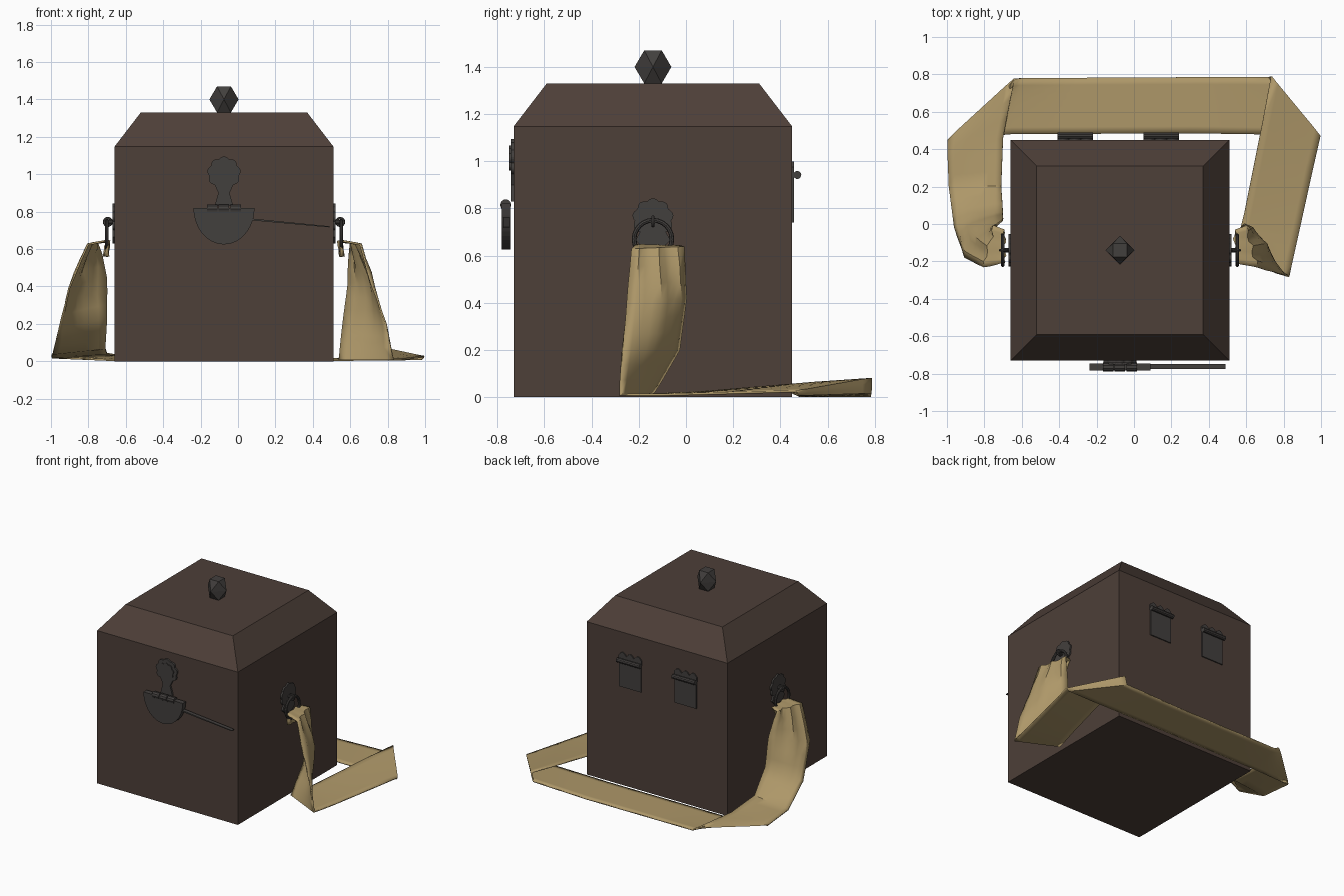
import bpy, bmesh, math, random
from mathutils import Vector

if "Cube" in bpy.data.objects:
    bpy.data.objects.remove(bpy.data.objects["Cube"])

random.seed(4)
CX, CY = -0.075, -0.14   # box centre


def material(name, rgb):
    m = bpy.data.materials.new(name)
    m.diffuse_color = (*rgb, 1)
    m.use_nodes = True
    m.node_tree.nodes["Principled BSDF"].inputs["Base Color"].default_value = m.diffuse_color
    return m


LEATHER = material("dark_leather", (0.075, 0.05, 0.04))
METAL = material("dark_metal", (0.055, 0.05, 0.047))
CANVAS = material("canvas", (0.42, 0.31, 0.14))


def make(name, verts, faces, mat, smooth=False):
    bm = bmesh.new()
    vs = [bm.verts.new(v) for v in verts]
    for f in faces:
        bm.faces.new([vs[i] for i in f])
    bmesh.ops.recalc_face_normals(bm, faces=bm.faces)
    me = bpy.data.meshes.new(name)
    bm.to_mesh(me)
    bm.free()
    ob = bpy.data.objects.new(name, me)
    bpy.context.collection.objects.link(ob)
    me.materials.append(mat)
    if smooth:
        bpy.ops.object.select_all(action='DESELECT')
        ob.select_set(True)
        bpy.context.view_layer.objects.active = ob
        bpy.ops.object.shade_smooth_by_angle(angle=math.radians(35))
    return ob


def loft(name, rings, mat, smooth=False, closed=False):
    """Skin equal rings; caps the ends, or joins last to first if closed."""
    n, k = len(rings[0]), len(rings)
    faces = [(i * n + j, i * n + (j + 1) % n,
              (i + 1) % k * n + (j + 1) % n, (i + 1) % k * n + j)
             for i in range(k if closed else k - 1) for j in range(n)]
    if not closed:
        faces += [tuple(range(n)), tuple(range((k - 1) * n, k * n))]
    return make(name, [p for r in rings for p in r], faces, mat, smooth)


def rect(x, y, z, hx, hy):
    return [(x + a * hx, y + b * hy, z) for a, b in ((-1, -1), (1, -1), (1, 1), (-1, 1))]


def plate(name, outline, place, d0, d1):
    return loft(name, [[place(u, v, d) for u, v in outline] for d in (d0, d1)], METAL)


def rod(name, a, b, r, sides=10):
    a, b = Vector(a), Vector(b)
    q = (b - a).to_track_quat('Z', 'Y')
    circle = [q @ Vector((r * math.cos(t), r * math.sin(t), 0))
              for t in (2 * math.pi * i / sides for i in range(sides))]
    return loft(name, [[p + c for c in circle] for p in (a, b)], METAL, True)


def torus(name, point, R, r, n=24, m=8):
    """Ring placed through point(u, v, depth)."""
    rings = []
    for i in range(n):
        a = 2 * math.pi * i / n
        rings.append([point((R + r * math.cos(b)) * math.cos(a),
                            (R + r * math.cos(b)) * math.sin(a), r * math.sin(b))
                      for b in (2 * math.pi * j / m for j in range(m))])
    return loft(name, rings, METAL, True, True)


def scallop(cz, R, a0, a1, lobes, n=48):
    """Arc of petals around (0, cz)."""
    pts = []
    for i in range(n + 1):
        t = i / n
        a, r = math.radians(a0 + (a1 - a0) * t), R * (0.87 + 0.13 * abs(math.sin(math.pi * lobes * t)))
        pts.append((r * math.cos(a), cz + r * math.sin(a)))
    return pts


# Box body and bevelled lid
loft("box_body", [rect(CX, CY, z, 0.585, 0.59) for z in (0, 1.148)], LEATHER)
loft("box_lid", [rect(CX, CY, 1.148, 0.585, 0.59), rect(CX, CY, 1.33, 0.445, 0.45)], LEATHER)

# Faceted knob: hull of two squares and a turned middle square
bm = bmesh.new()
for p in rect(CX, CY, 1.33, 0.037, 0.037) + rect(CX, CY, 1.47, 0.037, 0.037):
    bm.verts.new(p)
for dx, dy in ((1, 0), (0, 1), (-1, 0), (0, -1)):
    bm.verts.new((CX + dx * 0.078, CY + dy * 0.078, 1.40))
bmesh.ops.convex_hull(bm, input=bm.verts)
knob_mesh = bpy.data.meshes.new("lid_knob")
bm.to_mesh(knob_mesh)
bm.free()
knob_mesh.materials.append(METAL)
bpy.context.collection.objects.link(bpy.data.objects.new("lid_knob", knob_mesh))


# Front clasp: petal plate, half-round lock, knuckles and pin
def front(u, v, d):
    return (CX + u, -0.73 - d, v)


petal = scallop(1.005, 0.09, -50, 230, 7)
plate("clasp_plate", petal + [(-0.03, 0.90), (-0.05, 0.83), (0.05, 0.83), (0.03, 0.90)], front, 0, 0.013)
plate("clasp_boss", [(0.7 * u, 0.3 + 0.7 * v) for u, v in petal], front, 0.013, 0.02)
half = [(0.163 * math.cos(a), 0.82 + 0.195 * math.sin(a))
        for a in (math.pi + math.pi * i / 24 for i in range(25))]
plate("lock_body", half, front, 0.015, 0.053)
for i in range(3):
    x = CX - 0.062 + i * 0.062
    rod(f"lock_knuckle_{i}", (x - 0.028, -0.765, 0.815), (x + 0.028, -0.765, 0.815), 0.024)
plate("lock_pin", [(0.12, 0.756), (0.565, 0.716), (0.565, 0.722), (0.12, 0.766)], front, 0.018, 0.046)

# Back hinges
for i, hx in enumerate((-0.315, 0.145)):
    def back(u, v, d, hx=hx):
        return (hx + u, 0.45 + d, v)
    plate(f"hinge_leaf_{i}", [(-0.09, 0.74), (0.09, 0.74), (0.09, 0.94), (-0.09, 0.94)], back, 0, 0.008)
    top = [(0.095 - 0.19 * k / 24, 0.975 + 0.025 * abs(math.sin(math.pi * k / 8))) for k in range(25)]
    plate(f"hinge_top_{i}", top + [(-0.095, 0.94), (0.095, 0.94)], back, 0, 0.008)
    rod(f"hinge_barrel_{i}", (hx - 0.095, 0.472, 0.942), (hx + 0.095, 0.472, 0.942), 0.017)


# Side ring mounts, mirrored about the box centre
def flank(s):
    return lambda u, v, d: (CX + s * (0.585 + d), CY + u, v)


mount = scallop(0.755, 0.088, -45, 225, 7) + [(-0.075, 0.665), (-0.04, 0.63), (0.04, 0.63), (0.075, 0.665)]
for s, side in ((1, "right"), (-1, "left")):
    at = flank(s)
    plate(f"ring_plate_{side}", mount, at, 0, 0.012)
    rod(f"ring_post_{side}", at(0, 0.745, 0), at(0, 0.745, 0.05), 0.012)
    torus(f"ring_staple_{side}", lambda u, v, d: at(d, 0.745 + v, 0.036 + u), 0.02, 0.007, 14, 6)
    torus(f"carry_ring_{side}", lambda u, v, d: at(u, 0.67 + v, 0.042 + d), 0.08, 0.01)


# Strap: pairs of edge points (A, B), from the right ring round the back to the left ring
def gathered(s):
    """Strap end wrapped over a ring, inside to outside."""
    at = flank(s)
    return [(at(0.06, 0.56, 0.035), at(-0.06, 0.56, 0.035)),
            (at(0.11, 0.64, 0.03), at(-0.07, 0.645, 0.04)),
            (at(0.13, 0.635, 0.085), at(-0.09, 0.625, 0.145))]


stations = gathered(1) + [
    ((0.59, 0.00, 0.42), (0.72, -0.25, 0.40)),      # right drop
    ((0.56, -0.03, 0.20), (0.79, -0.27, 0.20)),
    ((0.54, -0.14, 0.01), (0.83, -0.28, 0.01)),     # meets the floor
    ((0.59, 0.06, 0.02), (0.87, -0.10, 0.01)),
    ((0.735, 0.785, 0.08), (0.995, 0.47, 0.025)),   # right fold
    ((0.72, 0.785, 0.02), (0.98, 0.475, 0.01)),
    ((0.30, 0.785, 0.006), (0.30, 0.485, 0.006)),   # back run
    ((-0.60, 0.78, 0.006), (-0.66, 0.48, 0.006)),
    ((-0.64, 0.775, 0.03), (-0.995, 0.45, 0.02)),   # left fold
    ((-0.70, 0.46, 0.04), (-0.997, 0.38, 0.03)),
    ((-0.71, 0.20, 0.07), (-0.99, 0.20, 0.04)),     # left rise
    ((-0.70, 0.06, 0.23), (-0.96, -0.02, 0.16)),
    ((-0.70, 0.02, 0.45), (-0.90, -0.18, 0.39)),
] + gathered(-1)[::-1]
COLS, STEPS = 8, 3
rows = []
for k in range((len(stations) - 1) * STEPS + 1):
    i = min(k // STEPS, len(stations) - 2)
    t = k / STEPS - i
    A, B = (Vector(p).lerp(Vector(q), t) for p, q in zip(stations[i], stations[i + 1]))
    h = max(0, min(1, (A.z + B.z - 0.16) / 1.1))    # height drives bulge and crumple
    out = Vector((math.copysign(1, A.x), 0.35, 0)).normalized()
    row = []
    for j in range(COLS + 1):
        w = j / COLS
        wave = h * (0.009 * math.sin(5 * math.pi * w) + random.uniform(-0.006, 0.006))
        row.append(A.lerp(B, w) + out * (0.2 * math.sin(math.pi * h) * w * (1 - w) + wave))
    rows.append(row)
n = COLS + 1
faces = [(i * n + j, i * n + j + 1, (i + 1) * n + j + 1, (i + 1) * n + j)
         for i in range(len(rows) - 1) for j in range(COLS)]
strap = make("carry_strap", [p for r in rows for p in r], faces, CANVAS, True)
solid = strap.modifiers.new("thickness", 'SOLIDIFY')
solid.thickness, solid.offset = 0.01, 0
